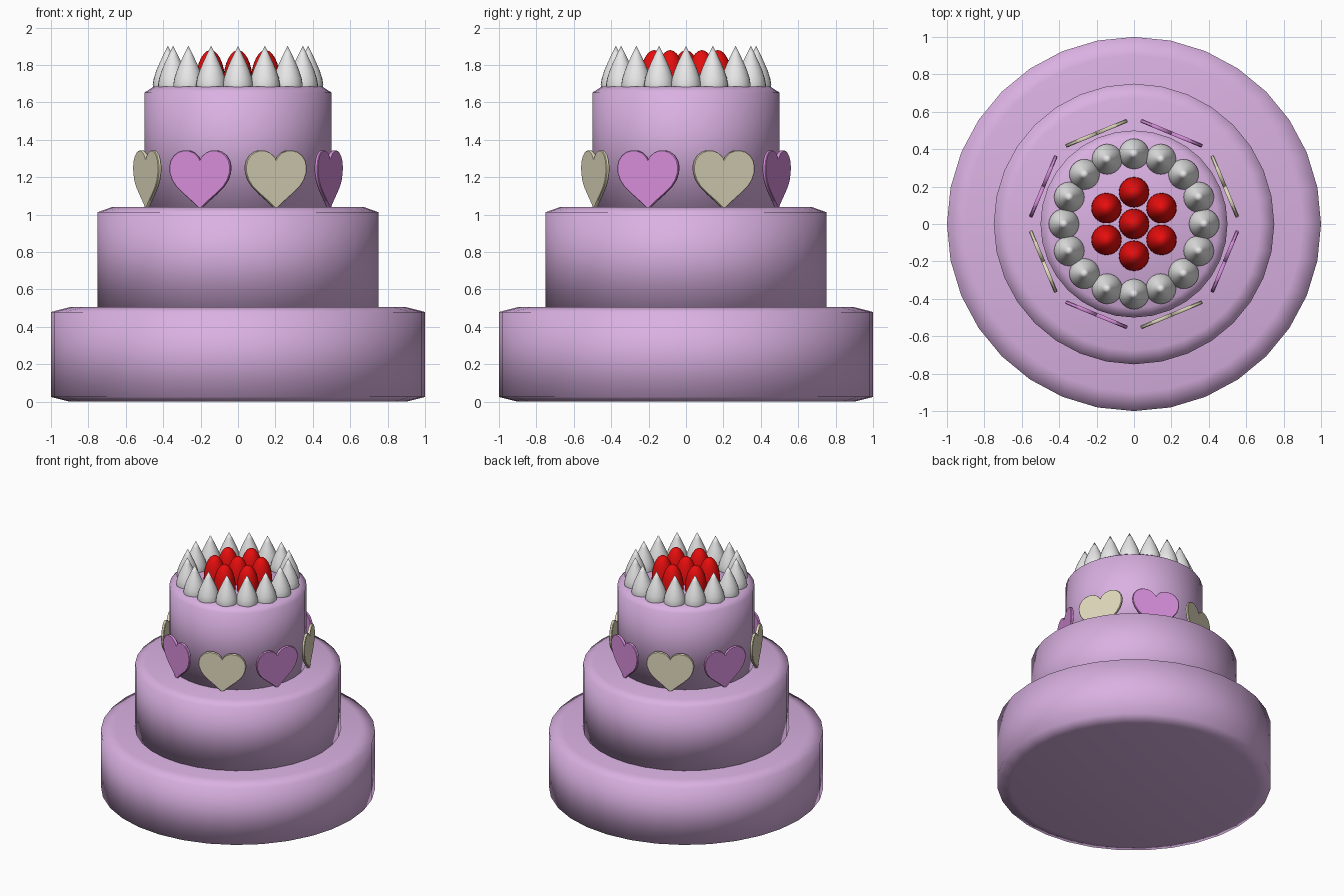
import bpy, bmesh, math
from mathutils import Matrix, Vector

if "Cube" in bpy.data.objects:
    bpy.data.objects.remove(bpy.data.objects["Cube"])


def material(name, rgb):
    m = bpy.data.materials.new(name)
    m.diffuse_color = (*rgb, 1)
    m.use_nodes = True
    m.node_tree.nodes["Principled BSDF"].inputs["Base Color"].default_value = m.diffuse_color
    return m


LILAC = material("lilac icing", (0.70, 0.44, 0.76))
CREAM = material("white cream", (0.80, 0.80, 0.80))
RED = material("berry red", (0.80, 0.004, 0.004))
PINK = material("pink heart", (0.68, 0.27, 0.71))
BEIGE = material("beige heart", (0.74, 0.69, 0.50))


def finish(name, bm, mat, angle):
    bmesh.ops.recalc_face_normals(bm, faces=bm.faces)
    me = bpy.data.meshes.new(name)
    bm.to_mesh(me)
    bm.free()
    me.materials.append(mat)
    ob = bpy.data.objects.new(name, me)
    bpy.context.collection.objects.link(ob)
    bpy.ops.object.select_all(action='DESELECT')
    ob.select_set(True)
    bpy.context.view_layer.objects.active = ob
    if angle >= 180:
        bpy.ops.object.shade_smooth()
    else:
        bpy.ops.object.shade_smooth_by_angle(angle=math.radians(angle))
    return ob


def lathe(name, profile, n, mat, loc=(0, 0, 0), angle=180):
    """Revolve (radius, z) points; radius 0 makes a pole, otherwise ends are capped."""
    bm = bmesh.new()
    rings = []
    for r, z in profile:
        if r == 0:
            rings.append([bm.verts.new((loc[0], loc[1], z))] * n)
        else:
            rings.append([bm.verts.new((loc[0] + r * math.cos(2 * math.pi * i / n),
                                        loc[1] + r * math.sin(2 * math.pi * i / n), z))
                          for i in range(n)])
    for a, b in zip(rings, rings[1:]):
        for i in range(n):
            j = (i + 1) % n
            bm.faces.new(list(dict.fromkeys((a[i], a[j], b[j], b[i]))))
    for ring in (rings[0], rings[-1]):
        if ring[0] is not ring[1]:
            bm.faces.new(ring)
    return finish(name, bm, mat, angle)


# Three tiers with a shallow chamfer on each rim
for name, r, z0, z1 in (("bottom_tier", 1.0, 0, 0.505),
                        ("middle_tier", 0.75, 0.505, 1.04),
                        ("top_tier", 0.5, 1.04, 1.685)):
    c = 0.05 * (z1 - z0)
    if z0 == 0:
        foot = [(r * 0.9, z0), (r, z0 + c)]
    else:
        foot = [(r * 0.9, z0 - 0.01), (r, z0 - 0.005)]
    lathe(name, foot + [(r, z1 - c), (r * 0.9, z1)], 32, LILAC)

# Ring of pointed cream dollops
dollop = [(0, 1.63), (0.06, 1.645), (0.078, 1.67), (0.081, 1.695), (0.075, 1.73),
          (0.062, 1.77), (0.045, 1.81), (0.023, 1.857), (0, 1.903)]
for i in range(16):
    a = math.pi * i / 8
    lathe(f"cream_dollop_{i + 1}", dollop, 24, CREAM,
          (0.375 * math.cos(a), 0.375 * math.sin(a)))

# Seven tall berries in the middle
berry = [(0.081 * math.cos(t) if abs(t) < 1.57 else 0, 1.69 + 0.19 * math.sin(t))
         for t in (math.pi * (k / 14 - 0.5) for k in range(15))]
spots = [(0, 0)] + [(0.17 * math.cos(math.radians(30 + 60 * k)),
                     0.17 * math.sin(math.radians(30 + 60 * k))) for k in range(6)]
for i, p in enumerate(spots):
    lathe(f"berry_{i + 1}", berry, 24, RED, p)

# Eight heart plates standing around the top tier
half = [(0, 0.252), (0.012, 0.272), (0.035, 0.292), (0.065, 0.303), (0.095, 0.304),
        (0.125, 0.296), (0.152, 0.277), (0.17, 0.25), (0.178, 0.217), (0.175, 0.182),
        (0.162, 0.145), (0.138, 0.11), (0.1, 0.075), (0.06, 0.042), (0.025, 0.012), (0, -0.012)]
outline = half + [(-x, z) for x, z in reversed(half[1:-1])]
for i in range(8):
    a = math.radians(22.5 + 45 * i)
    turn = Matrix.Rotation(a, 4, 'Z')
    bm = bmesh.new()
    layers = []
    # slightly rounded rim: inset faces, full outline in between
    for d, s in ((0.515, 0.975), (0.519, 1), (0.531, 1), (0.535, 0.975)):
        layers.append([bm.verts.new(turn @ Vector((d, x * s, 1.04 + 0.17 + (z - 0.17) * s)))
                       for x, z in outline])
    n = len(outline)
    for lo, hi in zip(layers, layers[1:]):
        for k in range(n):
            j = (k + 1) % n
            bm.faces.new((lo[k], lo[j], hi[j], hi[k]))
    bm.faces.new(layers[0])
    bm.faces.new(layers[-1])
    finish(f"heart_{i + 1}", bm, BEIGE if i % 2 == 0 else PINK, 40)
